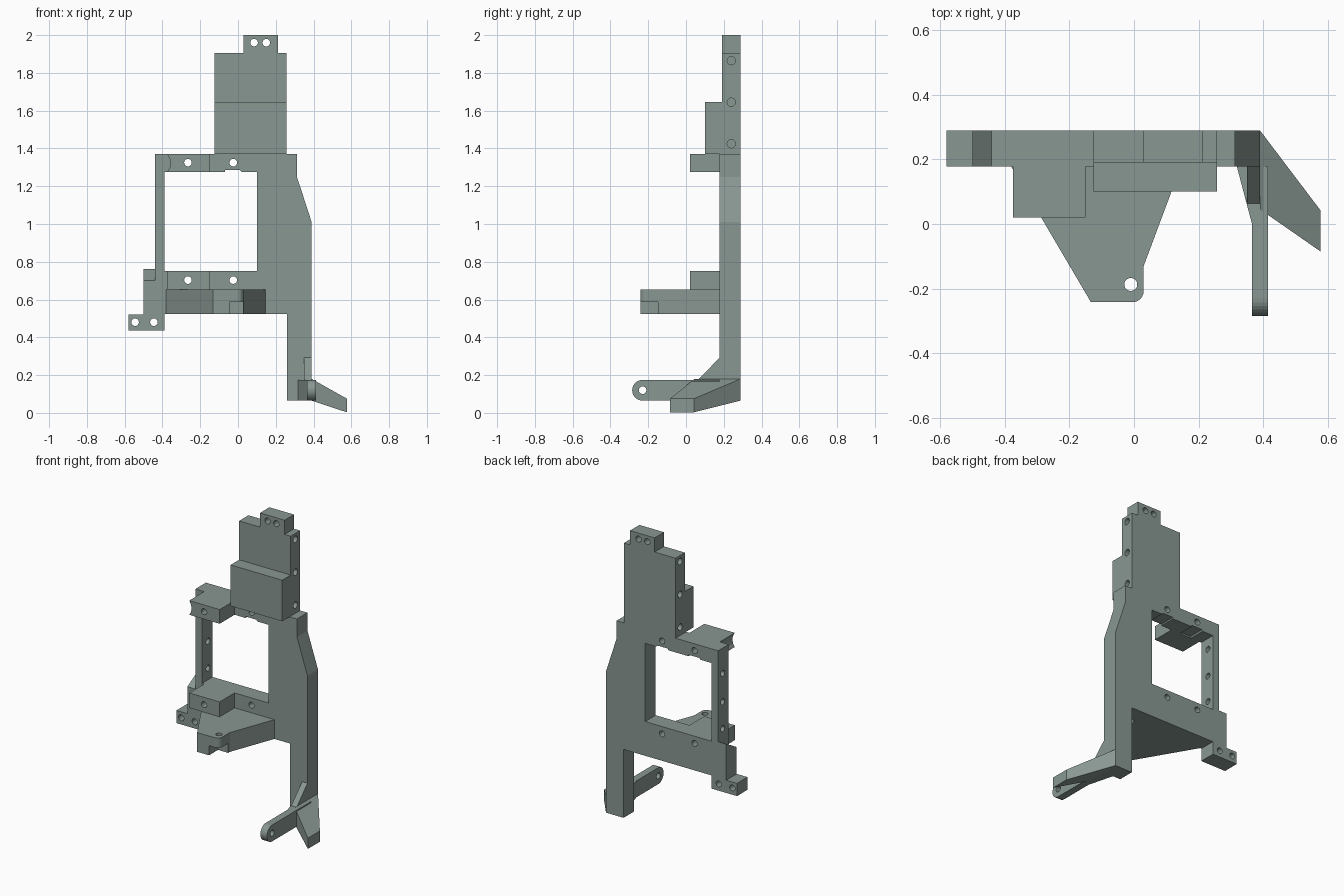
import bpy, bmesh, math
from mathutils import Vector

old = bpy.data.objects.get("Cube")
if old:
    bpy.data.objects.remove(old, do_unlink=True)

COLOUR = (0.25, 0.31, 0.287, 1)
mat = bpy.data.materials.new("grey_green")
mat.use_nodes = True
mat.diffuse_color = COLOUR
mat.node_tree.nodes["Principled BSDF"].inputs["Base Color"].default_value = COLOUR

FRONT, BACK = 0.178, 0.289
PLACE = {"x": lambda p, d: (d, p[0], p[1]),
         "y": lambda p, d: (p[0], d, p[1]),
         "z": lambda p, d: (p[0], p[1], d)}


def finish(name, bm):
    bmesh.ops.recalc_face_normals(bm, faces=bm.faces)
    mesh = bpy.data.meshes.new(name)
    bm.to_mesh(mesh)
    bm.free()
    mesh.materials.append(mat)
    obj = bpy.data.objects.new(name, mesh)
    bpy.context.collection.objects.link(obj)
    return obj


def prism(name, axis, outline, lo, hi):
    """Extrude a flat outline along an axis."""
    bm = bmesh.new()
    face = bm.faces.new([bm.verts.new(PLACE[axis](p, lo)) for p in outline])
    ext = bmesh.ops.extrude_face_region(bm, geom=[face])
    step = Vector(PLACE[axis]((0, 0), hi - lo))
    bmesh.ops.translate(bm, verts=[v for v in ext["geom"] if isinstance(v, bmesh.types.BMVert)], vec=step)
    return finish(name, bm)


def rect(a, b, c, d):
    return [(a, c), (b, c), (b, d), (a, d)]


def arc(cx, cy, r, start, end, n):
    angles = [math.radians(start + (end - start) * i / n) for i in range(n + 1)]
    return [(cx + r * math.cos(t), cy + r * math.sin(t)) for t in angles]


def hole(axis, centre, lo, hi, r=0.02):
    return prism("hole_cutter", axis, arc(*centre, r, 0, 345, 23), lo, hi)


def cut(obj, cutters):
    """Subtract the cutters, keep the result and remove the cutters."""
    for c in cutters:
        c.hide_render = True
        mod = obj.modifiers.new("cut", "BOOLEAN")
        mod.operation, mod.solver, mod.object = "DIFFERENCE", "EXACT", c
    bpy.context.view_layer.update()
    deps = bpy.context.evaluated_depsgraph_get()
    mesh = bpy.data.meshes.new_from_object(obj.evaluated_get(deps))
    obj.modifiers.clear()
    obj.data = mesh
    for c in cutters:
        bpy.data.objects.remove(c, do_unlink=True)


# Main frame: leg, window surround and lower tab
frame = prism("main_frame", "y", [
    (0.26, 0.065), (0.39, 0.065), (0.39, 1.01), (0.312, 1.25), (0.312, 1.37),
    (-0.44, 1.37), (-0.44, 0.70), (-0.50, 0.70), (-0.50, 0.52), (-0.58, 0.52),
    (-0.58, 0.435), (-0.39, 0.435), (-0.39, 0.523), (0.26, 0.523)], FRONT, BACK)
window = prism("window_cutter", "y", [
    (-0.39, 0.752), (0.10, 0.752), (0.10, 1.275), (0.02, 1.275), (0.01, 1.285),
    (-0.07, 1.285), (-0.07, 1.275), (-0.22, 1.275), (-0.22, 1.285),
    (-0.30, 1.285), (-0.31, 1.275), (-0.39, 1.275)], 0, 0.5)
SCREWS = [(x, z) for x in (-0.265, -0.025) for z in (0.703, 1.325)]
cut(frame, [window]
    + [hole("y", c, 0, 0.5) for c in SCREWS + [(-0.545, 0.48), (-0.445, 0.48)]]
    + [hole("x", (0.24, z), -0.5, -0.36) for z in (0.83, 1.01, 1.2)])

# Sloped ledge beside the window
prism("sloped_ledge", "x", [(FRONT, 0.70), (BACK, 0.70), (BACK, 0.762)], -0.50, -0.44)

# Upper plate with top tab and blind side holes
upper = prism("upper_plate", "y", [
    (-0.125, 1.37), (0.257, 1.37), (0.257, 1.905), (0.212, 1.905), (0.212, 2.0),
    (0.03, 2.0), (0.03, 1.905), (-0.125, 1.905)], 0.19, BACK)
cut(upper, [hole("y", (x, 1.96), 0, 0.5) for x in (0.085, 0.15)]
    + [hole("x", (0.24, z), a, b, 0.022)
       for z in (1.425, 1.645, 1.865) for a, b in ((-0.2, -0.065), (0.197, 0.3))])
prism("upper_front_box", "y", rect(-0.125, 0.257, 1.37, 1.645), 0.10, 0.19)

# Mounting blocks above and below the window
top_block = prism("top_mounting_block", "y", [
    (-0.15, 1.275), (-0.15, 1.37), (-0.375, 1.37), (-0.362, 1.347),
    (-0.357, 1.322), (-0.362, 1.297), (-0.375, 1.275)], 0.02, FRONT)
low_block = prism("lower_mounting_block", "y", rect(-0.375, -0.15, 0.652, 0.752), 0.02, FRONT)
for block, z in ((top_block, 1.325), (low_block, 0.703)):
    cut(block, [hole("y", (-0.265, z), -0.1, 0.4)])

# Tapered shelf bracket with a stepped underside and pivot hole
shelf = prism("shelf_bracket", "z",
              [(-0.38, FRONT), (-0.133, -0.242)] + arc(-0.005, -0.207, 0.035, -90, 0, 6)
              + [(0.03, -0.13), (0.145, FRONT)], 0.523, 0.652)
cut(shelf, [prism("step_cutter", "z", rect(-0.045, 0.1, -0.3, -0.147), 0.4, 0.587),
            hole("z", (-0.01, -0.187), 0.4, 0.8)])

# Forward arm with rounded end
arm = prism("forward_arm", "x",
            [(FRONT, 0.065), (FRONT, 0.175)] + arc(-0.23, 0.12, 0.055, 90, 270, 14), 0.365, 0.414)
cut(arm, [hole("x", (-0.23, 0.12), 0.2, 0.6)])
prism("arm_root", "z", [(0.318, FRONT), (0.365, 0.0), (0.365, FRONT)], 0.065, 0.175)

# Gusset between leg and arm
prism("leg_gusset", "x", [(FRONT, 0.175), (FRONT, 0.292), (0.063, 0.175)], 0.35, 0.39)

# Splayed side foot, lofted between two rectangular ends
bm = bmesh.new()
for x, ends in ((0.39, rect(0.045, BACK, 0.065, 0.18)), (0.577, rect(-0.085, 0.042, 0.003, 0.075))):
    for y, z in ends:
        bm.verts.new((x, y, z))
bmesh.ops.convex_hull(bm, input=bm.verts)
finish("side_foot", bm)
